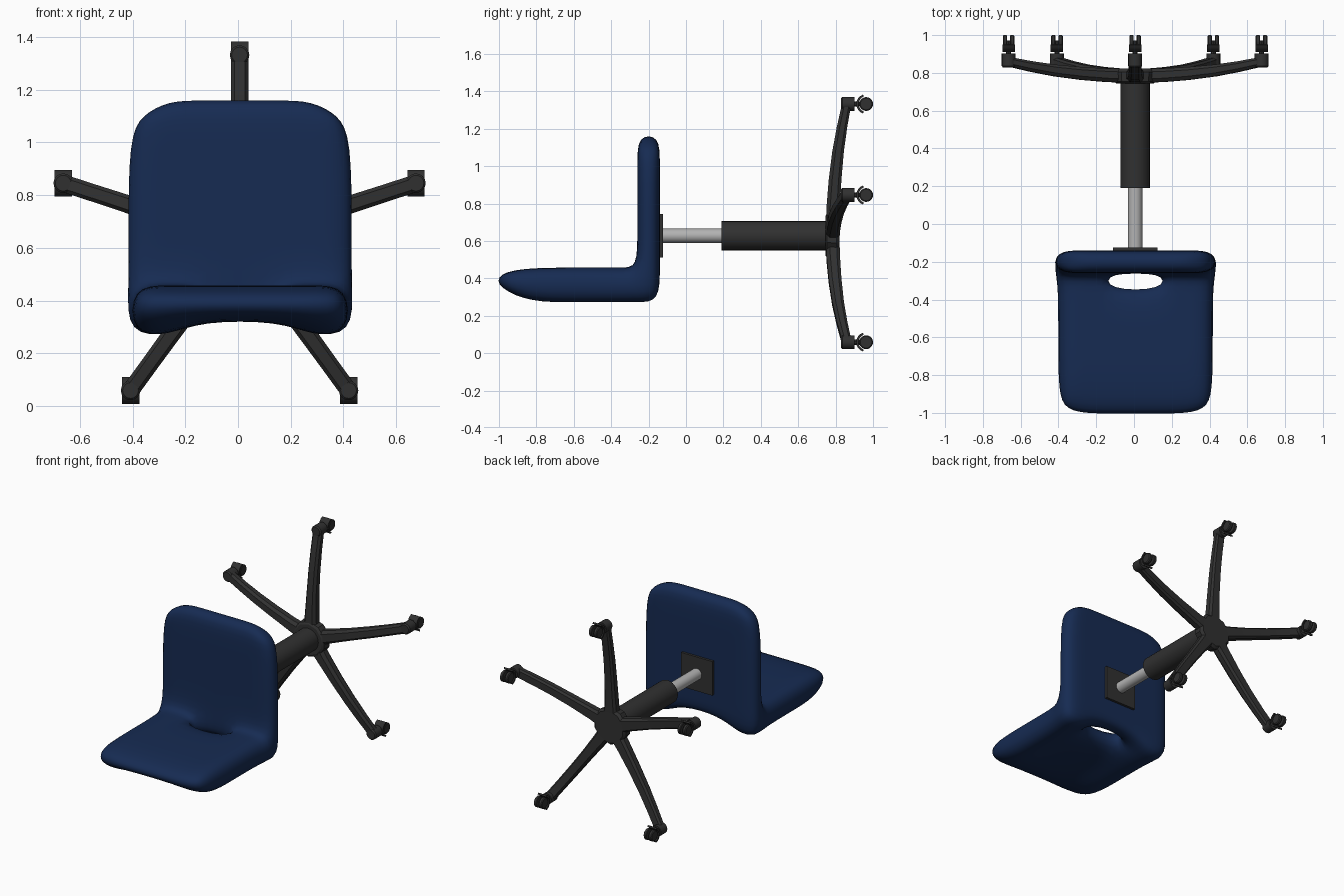
import bpy, bmesh, math
from mathutils import Vector, Matrix

if "Cube" in bpy.data.objects:
    bpy.data.objects.remove(bpy.data.objects["Cube"])

CX, CZ = 0.006, 0.628          # axis of the column, which runs along y


def material(name, rgb):
    m = bpy.data.materials.new(name)
    m.diffuse_color = (*rgb, 1)
    m.use_nodes = True
    m.node_tree.nodes["Principled BSDF"].inputs["Base Color"].default_value = m.diffuse_color
    return m


NAVY = material("navy_fabric", (0.008, 0.024, 0.085))
DARK = material("dark_plastic", (0.03, 0.03, 0.03))
METAL = material("steel", (0.45, 0.45, 0.45))


def finish(bm, name, mat, angle=35):
    bmesh.ops.recalc_face_normals(bm, faces=bm.faces)
    me = bpy.data.meshes.new(name)
    bm.to_mesh(me)
    bm.free()
    ob = bpy.data.objects.new(name, me)
    bpy.context.collection.objects.link(ob)
    me.materials.append(mat)
    bpy.ops.object.select_all(action='DESELECT')
    ob.select_set(True)
    bpy.context.view_layer.objects.active = ob
    bpy.ops.object.shade_smooth_by_angle(angle=math.radians(angle))
    return ob


def loft(name, rings, mat):
    """Skin a list of equally long point rings and cap both ends."""
    bm = bmesh.new()
    vs = [[bm.verts.new(p) for p in ring] for ring in rings]
    n = len(vs[0])
    for a, b in zip(vs, vs[1:]):
        for i in range(n):
            bm.faces.new((a[i], a[(i + 1) % n], b[(i + 1) % n], b[i]))
    bm.faces.new(vs[0])
    bm.faces.new(vs[-1])
    return finish(bm, name, mat)


def turned_y(name, profile, mat, x=CX, z=CZ, n=24):
    """Turned part along y from (y, radius) pairs."""
    return loft(name, [[(x + r * math.sin(2 * math.pi * i / n), y,
                         z + r * math.cos(2 * math.pi * i / n)) for i in range(n)]
                       for y, r in profile], mat)


def turned_x(name, profile, mat, y, z, n=20):
    """Turned part along x from (x, radius) pairs."""
    return loft(name, [[(x, y + r * math.sin(2 * math.pi * i / n),
                         z + r * math.cos(2 * math.pi * i / n)) for i in range(n)]
                       for x, r in profile], mat)


def box(name, size, centre, mat):
    bm = bmesh.new()
    bmesh.ops.create_cube(bm, size=1, matrix=Matrix.Translation(centre) @ Matrix.Diagonal((*size, 1)))
    return finish(bm, name, mat)


# Cushion shell: L-shaped cell cage with an opening at the bend, subdivided
X = [-.43, -.27, -.15, .15, .27, .43]
Y = [-1.01, -.83, -.6, -.34, -.26, -.14]
Z = [.268, .457, .65, 1.02, 1.165]
cells = {(i, j, 0) for i in range(5) for j in range(5)} - {(2, 3, 0)}
cells |= {(i, 4, k) for i in range(5) for k in range(1, 4)}


def cage_point(i, j, k):
    x, y, z = X[i], Y[j], Z[k]
    outer, middle = i in (0, 5), i in (2, 3)
    if k == 0 and middle:                 # hollow underside
        z = .35 if j >= 4 else .322
    if j <= 3 and outer:                  # lower panel slightly narrower
        x *= .965
    if j == 0:                            # tapered lip
        z = .345 if k == 0 else .43
        if outer:
            x, y = x * .95, y + .03
    if k == 4 and outer:                  # rounded upper corners
        x, z = x * .87, 1.105
    return (x + CX + .002, y, z)


bm = bmesh.new()
verts = {}
QUAD = [(0, 0), (1, 0), (1, 1), (0, 1)]
for c in sorted(cells):
    for axis in range(3):
        for side in (0, 1):
            nb = list(c)
            nb[axis] += 2 * side - 1
            if tuple(nb) in cells:
                continue
            face = []
            for a, b in QUAD:
                p = list(c)
                p[axis] += side
                p[(axis + 1) % 3] += a
                p[(axis + 2) % 3] += b
                p = tuple(p)
                if p not in verts:
                    verts[p] = bm.verts.new(cage_point(*p))
                face.append(verts[p])
            bm.faces.new(face)
shell = finish(bm, "cushion_shell", NAVY, 180)
shell.modifiers.new("smooth", 'SUBSURF').levels = 2
shell.modifiers["smooth"].render_levels = 2

# Mounting plate and gas column
box("mounting_plate", (.235, .025, .232), (CX, -.136, CZ), DARK)
turned_y("column_rod", [(-.14, .038), (.2, .038)], METAL)
turned_y("column_sleeve", [(.19, .078), (.76, .078)], DARK)
turned_y("base_hub", [(.745, .105), (.755, .12), (.805, .125), (.822, .11)], DARK, n=10)

# Five curved legs: (radius, y, half width, half depth)
LEG = [(.05, .785, .05, .036), (.15, .787, .042, .036), (.3, .797, .036, .034),
       (.45, .813, .034, .031), (.58, .834, .033, .028), (.70, .858, .033, .025)]
SECTION = [(-1, -.45), (-.6, -1), (.6, -1), (1, -.45), (1, .55), (.7, 1), (-.7, 1), (-1, .55)]
R_TIP = .704
for n in range(5):
    ang = math.radians(90 + 72 * n)
    out = Vector((math.cos(ang), 0, math.sin(ang)))
    side = Vector((-out.z, 0, out.x))
    rings = []
    for r, y, w, d in LEG:
        mid = Vector((CX, y, CZ)) + out * r
        rings.append([mid + side * (u * w) + Vector((0, v * d, 0)) for u, v in SECTION])
    loft(f"leg_{n}", rings, DARK)

    # Caster: socket, stem, hood and twin wheels, all facing the same way
    x, z = CX + out.x * R_TIP, CZ + out.z * R_TIP
    turned_y(f"caster_socket_{n}", [(.828, .03), (.836, .037), (.902, .037)], DARK, x, z, 16)
    turned_y(f"caster_stem_{n}", [(.9, .014), (.965, .014)], DARK, x, z, 10)
    hood = []
    for s in range(9):
        a = math.radians(-72 + 18 * s)
        c, q = -math.cos(a), math.sin(a)
        hood.append([(x + dx, .963 + c * rr, z + q * rr)
                     for dx, rr in ((-.033, .041), (.033, .041), (.033, .053), (-.033, .053))])
    loft(f"caster_hood_{n}", hood, DARK)
    turned_x(f"caster_axle_{n}", [(x - .02, .01), (x + .02, .01)], DARK, .963, z, 10)
    for s in (-1, 1):
        turned_x(f"caster_wheel_{n}_{'left' if s < 0 else 'right'}",
                 [(x + s * .008, .034), (x + s * .012, .037), (x + s * .026, .037), (x + s * .031, .031)],
                 DARK, .963, z)
